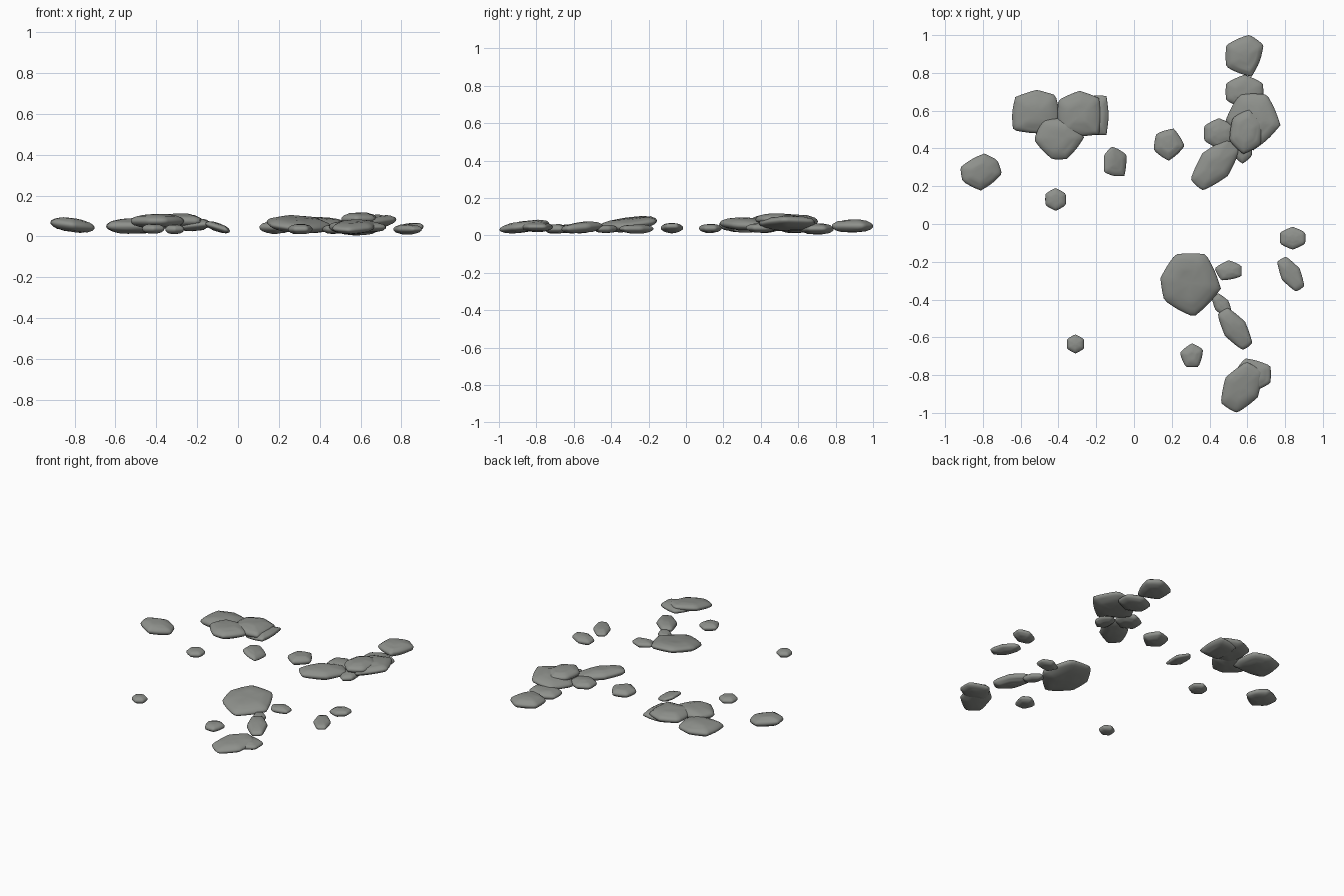
import bpy
import bmesh
from math import atan2, cos, pi, radians, sin
from mathutils import Vector, noise

old = bpy.data.objects.get("Cube")
if old:
    bpy.data.objects.remove(old, do_unlink=True)

# Single grey stone colour
stone_grey = bpy.data.materials.new("stone_grey")
stone_grey.use_nodes = True
colour = (0.27, 0.28, 0.26, 1)
stone_grey.diffuse_color = colour
shader = next(n for n in stone_grey.node_tree.nodes if n.type == "BSDF_PRINCIPLED")
shader.inputs["Base Color"].default_value = colour
shader.inputs["Roughness"].default_value = 0.8

EVEN = (12, 2, 4, 6, 8, 10)


def outline_radius(angle, corners):
    """Radius of a softened polygon whose corners sit at clock hours on a unit circle."""
    directions = sorted((pi / 2 - hour * pi / 6) % (2 * pi) for hour in corners)
    for index, start in enumerate(directions):
        end = directions[(index + 1) % len(directions)]
        span = (end - start) % (2 * pi)
        offset = (angle - start) % (2 * pi)
        if offset <= span:
            flat = cos(span / 2) / cos(offset - span / 2)
            return 0.25 + 0.75 * flat
    return 1


def stone(name, centre, half_size, corners=EVEN, turn=0, slope=(0, 0)):
    """Flattened pebble: half_size before turning, slope is the rise along x and y."""
    bm = bmesh.new()
    bmesh.ops.create_uvsphere(bm, u_segments=40, v_segments=18, radius=1)
    # Polygonal outline with a blunt rim
    for v in bm.verts:
        flat = Vector((v.co.x, v.co.y))
        if flat.length > 0.001:
            scale = outline_radius(atan2(flat.y, flat.x), corners) * flat.length ** -0.15
            v.co.x *= scale
            v.co.y *= scale
    # Fit to the wanted size
    for axis in range(2):
        values = [v.co[axis] for v in bm.verts]
        middle = (max(values) + min(values)) / 2
        reach = (max(values) - min(values)) / 2
        for v in bm.verts:
            v.co[axis] = (v.co[axis] - middle) / reach * half_size[axis]
    # Gentle lumps, turn and slope
    c, s = cos(radians(turn)), sin(radians(turn))
    seed = Vector((centre[0] * 9, centre[1] * 9, 0))
    for v in bm.verts:
        lump = 1 + 0.15 * noise.noise(v.co * 9 + seed)
        x, y = v.co.x * c - v.co.y * s, v.co.x * s + v.co.y * c
        z = v.co.z * half_size[2] * lump + x * slope[0] + y * slope[1]
        v.co = Vector(centre) + Vector((x, y, z))
    # Rest on the ground rather than sink below it
    lift = max(0, -min(v.co.z for v in bm.verts))
    bmesh.ops.translate(bm, verts=bm.verts, vec=(0, 0, lift))
    mesh = bpy.data.meshes.new(name)
    bm.to_mesh(mesh)
    bm.free()
    mesh.materials.append(stone_grey)
    mesh.shade_smooth()
    bpy.context.collection.objects.link(bpy.data.objects.new(name, mesh))


# Back left cluster
stone("back_end_stone", (0.585, 0.89, 0.05), (0.1, 0.11, 0.035), (12.4, 2, 5.4, 8, 10))
stone("back_under_stone", (0.585, 0.7, 0.035), (0.1, 0.09, 0.03))
stone("back_large_stone", (0.63, 0.54, 0.065), (0.145, 0.15, 0.035),
      (1, 3.3, 6, 9, 11), slope=(0.12, 0))
stone("back_top_stone", (0.595, 0.49, 0.085), (0.085, 0.12, 0.033), turn=-8)
stone("back_long_stone", (0.43, 0.315, 0.06), (0.15, 0.09, 0.033), turn=48, slope=(-0.08, 0))
stone("back_small_stone", (0.45, 0.48, 0.05), (0.08, 0.08, 0.028))
stone("back_wedge_stone", (0.575, 0.4, 0.04), (0.05, 0.08, 0.025))
stone("back_middle_stone", (0.185, 0.42, 0.045), (0.08, 0.085, 0.03), (12.6, 3.2, 6, 8.3, 10.3))

# Back right cluster
stone("cluster_outer_stone", (-0.52, 0.595, 0.05), (0.125, 0.115, 0.037),
      (1.3, 4.5, 7.7, 10.5, 12))
stone("cluster_inner_stone", (-0.29, 0.585, 0.075), (0.115, 0.12, 0.037),
      (12, 1.5, 4.5, 7.5, 10.3))
stone("cluster_under_stone", (-0.21, 0.575, 0.055), (0.075, 0.105, 0.028),
      (1.2, 4.8, 7.5, 10.5), slope=(0.1, 0))
stone("cluster_front_stone", (-0.395, 0.45, 0.075), (0.13, 0.108, 0.036),
      (10.7, 1.2, 3, 5.4, 6.5, 8.8))
stone("far_right_stone", (-0.81, 0.275, 0.055), (0.108, 0.098, 0.034),
      (12.3, 1.7, 3.2, 6, 8, 9.5), slope=(-0.12, 0))

# Small scattered pebbles
stone("centre_pebble", (-0.1, 0.33, 0.045), (0.06, 0.077, 0.022),
      (11.5, 2, 4.5, 8, 10), slope=(-0.3, 0))
stone("right_pebble", (-0.415, 0.13, 0.038), (0.055, 0.06, 0.024))
stone("front_right_pebble", (-0.31, -0.635, 0.035), (0.046, 0.05, 0.024))
stone("front_pebble", (0.305, -0.695, 0.035), (0.06, 0.063, 0.025), (12, 2, 5, 7, 9.5))
stone("left_pebble", (0.84, -0.075, 0.04), (0.068, 0.06, 0.025), slope=(0.12, 0))
stone("left_long_pebble", (0.83, -0.265, 0.035), (0.095, 0.055, 0.024), turn=-58)
stone("inner_pebble", (0.5, -0.245, 0.035), (0.07, 0.053, 0.022), (12, 2, 4, 7, 9.5))

# Front left group
stone("front_large_stone", (0.3, -0.32, 0.058), (0.16, 0.165, 0.036),
      (11, 1, 3.3, 5.8, 8, 9.3), slope=(-0.06, 0.13))
stone("front_link_stone", (0.465, -0.43, 0.035), (0.065, 0.042, 0.022), turn=-55)
stone("front_long_stone", (0.535, -0.555, 0.042), (0.118, 0.065, 0.03),
      turn=-55, slope=(0, 0.08))
stone("front_end_stone", (0.57, -0.865, 0.048), (0.132, 0.1, 0.03), turn=58, slope=(0, 0.13))
stone("front_under_stone", (0.625, -0.8, 0.045), (0.1, 0.088, 0.026), (11.3, 2, 4, 6, 8.5))
